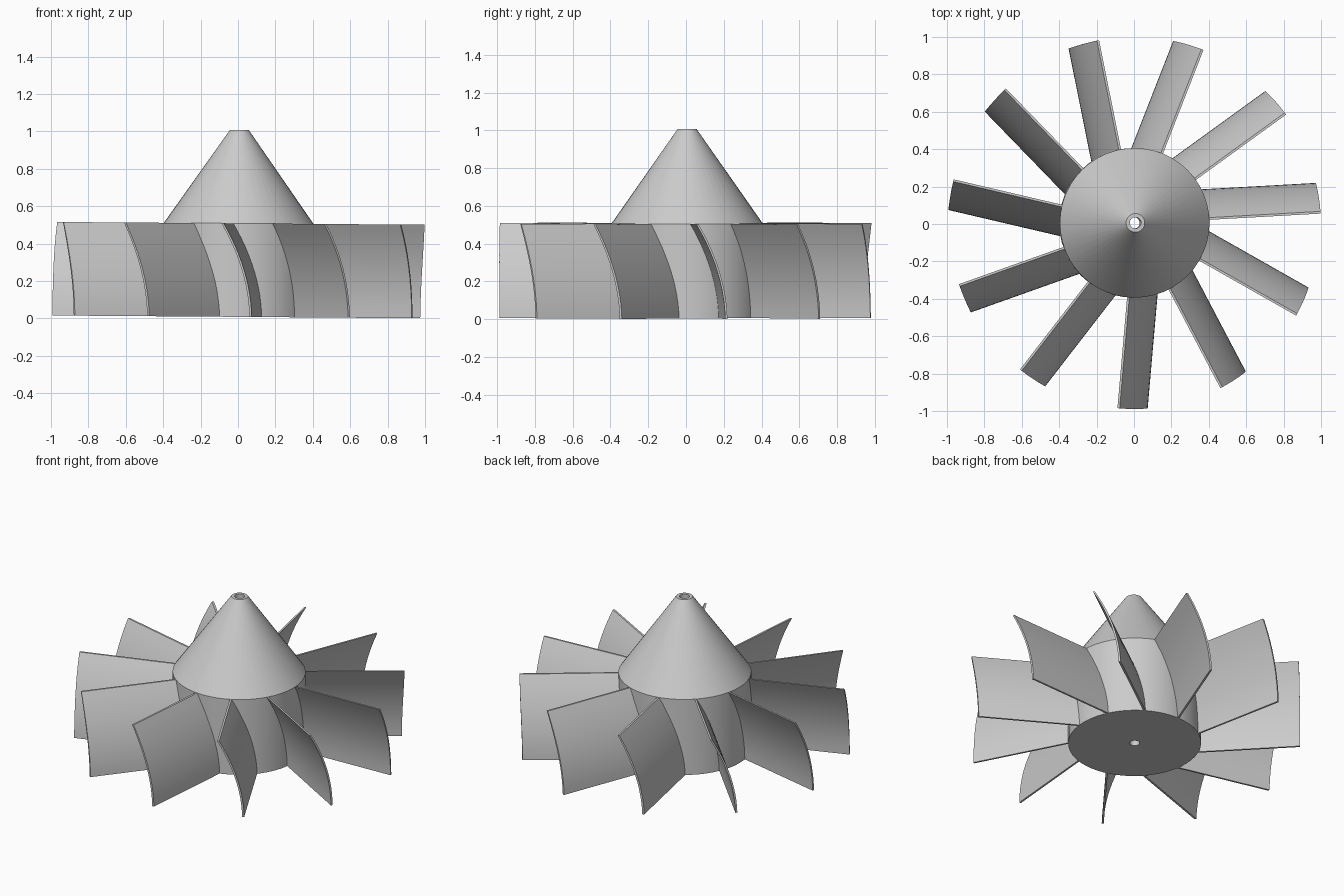
import bpy
import bmesh
from math import sin, cos, radians, sqrt, tau

if "Cube" in bpy.data.objects:
    bpy.data.objects.remove(bpy.data.objects["Cube"], do_unlink=True)

BLADES = 11
HEIGHT = 0.5       # hub wall and blade height
TIP_RADIUS = 0.995
TILT = 0.0075      # the whole rotor leans very slightly
CENTRE = (0, 0.006, 0.008)

grey = bpy.data.materials.new("light_grey")
grey.use_nodes = True
colour = (0.6, 0.6, 0.6, 1)
grey.diffuse_color = colour
grey.node_tree.nodes["Principled BSDF"].inputs["Base Color"].default_value = colour


def finish(bm, name):
    """Turn a bmesh into a placed, smooth-shaded object."""
    bmesh.ops.recalc_face_normals(bm, faces=bm.faces)
    mesh = bpy.data.meshes.new(name)
    bm.to_mesh(mesh)
    bm.free()
    mesh.materials.append(grey)
    ob = bpy.data.objects.new(name, mesh)
    bpy.context.collection.objects.link(ob)
    ob.location = CENTRE
    ob.rotation_euler = (0, TILT, 0)
    bpy.ops.object.select_all(action="DESELECT")
    ob.select_set(True)
    bpy.context.view_layer.objects.active = ob
    bpy.ops.object.shade_smooth_by_angle(angle=radians(30))
    return ob


# Hub with nose cone and a narrow bore, turned from one profile
def make_hub(segments=48):
    profile = [(0.03, 0), (0.4, 0), (0.4, HEIGHT), (0.05, 1), (0.03, 1)]
    bm = bmesh.new()
    rings = [[bm.verts.new((r * cos(tau * i / segments), r * sin(tau * i / segments), z))
              for r, z in profile] for i in range(segments)]
    for i in range(segments):
        a, b = rings[i], rings[(i + 1) % segments]
        for j in range(len(profile)):
            k = (j + 1) % len(profile)
            bm.faces.new((a[j], b[j], b[k], a[k]))
    finish(bm, "hub")


# Blade: a thin curved sheet running outwards, trimmed round at the tip
def make_blade(index, steps=12, half=0.006):
    angle = radians(3.2) + tau * index / BLADES
    bm = bmesh.new()
    sections = []
    for i in range(steps + 1):
        t = i / steps
        middle = 0.153 * (1 - t) + 0.14 * t * (1 - t)
        corners = []
        for side, radius in ((-half, 0.37), (half, 0.37), (half, TIP_RADIUS), (-half, TIP_RADIUS)):
            n = middle + side
            u = sqrt(radius * radius - n * n)
            corners.append(bm.verts.new((u * cos(angle) - n * sin(angle),
                                         u * sin(angle) + n * cos(angle), t * HEIGHT)))
        sections.append(corners)
    for a, b in zip(sections, sections[1:]):
        for j in range(4):
            k = (j + 1) % 4
            bm.faces.new((a[j], a[k], b[k], b[j]))
    bm.faces.new(sections[0])
    bm.faces.new(sections[-1])
    finish(bm, f"blade_{index + 1}")


make_hub()
for number in range(BLADES):
    make_blade(number)
